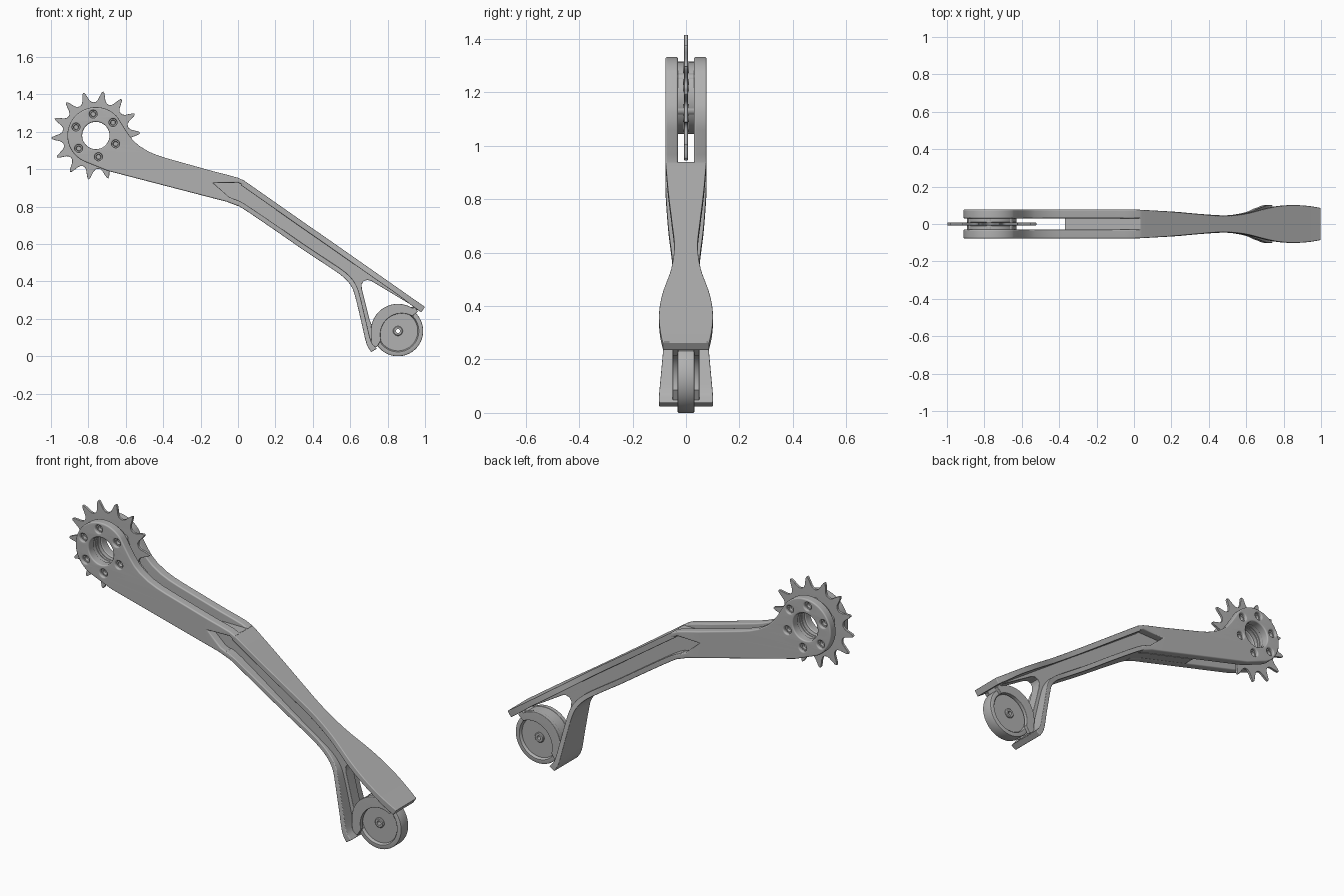
import bpy, bmesh
from math import sin, cos, radians, pi
from mathutils import Vector

if "Cube" in bpy.data.objects:
    bpy.data.objects.remove(bpy.data.objects["Cube"])

HUB = (-0.76, 1.18)
ROLL = (0.855, 0.135)
METAL = bpy.data.materials.new("dark_grey_metal")
METAL.diffuse_color = (0.44, 0.44, 0.44, 1)
METAL.use_nodes = True
METAL.node_tree.nodes["Principled BSDF"].inputs["Base Color"].default_value = METAL.diffuse_color


def finish(name, bm, bevel=0.0, weighted=False):
    bmesh.ops.remove_doubles(bm, verts=bm.verts, dist=1e-5)
    bmesh.ops.recalc_face_normals(bm, faces=bm.faces)
    me = bpy.data.meshes.new(name)
    bm.to_mesh(me)
    bm.free()
    me.materials.append(METAL)
    ob = bpy.data.objects.new(name, me)
    bpy.context.collection.objects.link(ob)
    bpy.ops.object.select_all(action='DESELECT')
    ob.select_set(True)
    bpy.context.view_layer.objects.active = ob
    bpy.ops.object.shade_smooth_by_angle(angle=radians(35))
    if bevel:
        mod = ob.modifiers.new("edge", 'BEVEL')
        mod.width, mod.segments, mod.limit_method = bevel, 4, 'ANGLE'
        mod.angle_limit = radians(50)
    if weighted:
        mod = ob.modifiers.new("normals", 'WEIGHTED_NORMAL')
        mod.keep_sharp, mod.weight = True, 100
    return ob


def arc(c, r, a0, a1, n):
    return [(c[0] + r * cos(radians(a0 + (a1 - a0) * i / n)),
             c[1] + r * sin(radians(a0 + (a1 - a0) * i / n))) for i in range(n + 1)]


def circle(c, r, n=48):
    return arc(c, r, 0, 360, n)[:-1]


def plate(name, loops, y0, y1, bevel=0.0):
    """Flat plate in the xz plane; loops after the first are holes."""
    cu = bpy.data.curves.new(name, 'CURVE')
    cu.dimensions, cu.fill_mode = '2D', 'BOTH'
    cu.extrude = (y1 - y0) / 2 - bevel
    cu.bevel_depth, cu.offset, cu.bevel_resolution = bevel, -bevel, 2
    for loop in loops:
        sp = cu.splines.new('POLY')
        sp.points.add(len(loop) - 1)
        for p, (x, z) in zip(sp.points, loop):
            p.co = (x, z, 0, 1)
        sp.use_cyclic_u = True
    tmp = bpy.data.objects.new(name + "_curve", cu)
    bpy.context.collection.objects.link(tmp)
    dg = bpy.context.evaluated_depsgraph_get()
    me = bpy.data.meshes.new_from_object(tmp.evaluated_get(dg))
    bm = bmesh.new()
    bm.from_mesh(me)
    for v in bm.verts:
        v.co = Vector((v.co.x, (y0 + y1) / 2 - v.co.z, v.co.y))
    bpy.data.objects.remove(tmp)
    bpy.data.curves.remove(cu)
    bpy.data.meshes.remove(me)
    return finish(name, bm, weighted=True)


def lathe(name, half, c, n=64):
    """Turn an (r, y) half profile, mirrored in y, around the y axis through c."""
    prof = half + [(r, -y) for r, y in reversed(half)]
    bm = bmesh.new()
    rings = [[bm.verts.new((c[0] + r * cos(2 * pi * i / n), y, c[1] + r * sin(2 * pi * i / n)))
              for i in range(n)] for r, y in prof]
    for k in range(len(prof)):
        a, b = rings[k], rings[(k + 1) % len(prof)]
        for i in range(n):
            j = (i + 1) % n
            bm.faces.new((a[i], a[j], b[j], b[i]))
    return finish(name, bm)


def catmull(pts, n=4):
    P = [Vector(p) for p in pts]
    P = [2 * P[0] - P[1]] + P + [2 * P[-1] - P[-2]]
    out = []
    for i in range(1, len(P) - 2):
        a, b, c, d = P[i - 1:i + 3]
        for k in range(n):
            t = k / n
            out.append(0.5 * (2 * b + (c - a) * t + (2 * a - 5 * b + 4 * c - d) * t * t
                              + (3 * b - a - 3 * c + d) * t ** 3))
    return out + [P[-2]]


def flange(name, pts, side):
    """Strip of varying half-width: points are (x, z, half width, thickness)."""
    P = catmull(pts)
    bm = bmesh.new()
    rows = []
    for i, p in enumerate(P):
        d = P[min(i + 1, len(P) - 1)] - P[max(i - 1, 0)]
        t = Vector((d[0], d[1])).normalized()
        q = Vector((p[0], p[1])) + side * p[3] * Vector((t.y, -t.x))
        w = p[2]
        rows.append([bm.verts.new(v) for v in ((p[0], -w, p[1]), (p[0], w, p[1]),
                                               (q.x, w, q.y), (q.x, -w, q.y))])
    for a, b in zip(rows, rows[1:]):
        for k in range(4):
            m = (k + 1) % 4
            bm.faces.new((a[k], a[m], b[m], b[k]))
    bm.faces.new(rows[0])
    bm.faces.new(rows[-1])
    return finish(name, bm, 0.004)


# Upper arm: two side plates with hub eye, bolt holes and a pointed pocket end
bolts = [(HUB[0] + 0.115 * cos(radians(97 + 60 * k)), HUB[1] + 0.115 * sin(radians(97 + 60 * k)))
         for k in range(6)]
upper = arc(HUB, 0.152, 40, 250, 48) + [
    (-0.70, 0.992), (-0.126, 0.843), (-0.06, 0.826), (0.0, 0.803), (0.02, 0.822), (-0.05, 0.853),
    (-0.13, 0.925), (0.0, 0.928), (0.035, 0.91), (0.035, 0.938), (0.0, 0.954), (-0.05, 0.968),
    (-0.126, 0.987), (-0.38, 1.058), (-0.43, 1.074), (-0.48, 1.095), (-0.53, 1.126),
    (-0.56, 1.153), (-0.59, 1.192), (-0.62, 1.24)]
c2 = (ROLL[0] + 0.02, ROLL[1] - 0.02)
guard = ([(0.962, 0.24), (0.945, 0.262)] + arc(ROLL, 0.145, 58, 185, 28)
         + [(0.712, 0.06), (0.742, 0.048)] + arc(c2, 0.114, 195, 60, 28))
for side, s in (("front", -1), ("back", 1)):
    y0, y1 = sorted((s * 0.03, s * 0.077))
    plate("upper_arm_" + side, [upper, circle(HUB, 0.073)] + [circle(b, 0.021, 20) for b in bolts],
          y0, y1, 0.007)
    # Collar clamping the sprocket
    y0, y1 = sorted((s * 0.009, s * 0.034))
    plate("hub_collar_" + side, [circle(HUB, 0.133), circle(HUB, 0.078)], y0, y1, 0.002)
    # Cheek guarding the upper left of the roller
    y0, y1 = sorted((s * 0.028, s * 0.05))
    plate("roller_guard_" + side, [guard], y0, y1, 0.003)

# Core closing the space between the side plates below the top channel
plate("upper_arm_core", [[(-0.37, 0.938), (0.035, 0.938), (0.02, 0.795), (0.0, 0.804),
                          (-0.06, 0.827), (-0.126, 0.844), (-0.37, 0.907)]], -0.0298, 0.0298)

# Hub bolts with sockets
for i, b in enumerate(bolts):
    lathe(f"hub_bolt_{i + 1}", [(0, 0.045), (0.012, 0.045), (0.014, 0.06), (0.0215, 0.06)], b, 20)

# Sprocket with 14 teeth
tooth = [(0, .178), (.15, .181), (.27, .193), (.37, .216), (.44, .233), (.5, .238),
         (.56, .233), (.63, .216), (.73, .193), (.85, .181)]
teeth = []
for k in range(14):
    for f, r in tooth:
        a = radians(80.5) + (k + f - 0.5) * 2 * pi / 14
        teeth.append((HUB[0] + r * cos(a), HUB[1] + r * sin(a)))
plate("sprocket", [teeth, circle(HUB, 0.078)], -0.007, 0.007, 0.002)

# Lower arm web with triangular opening and roller cut-out
web = [(-0.15, 0.932), (0.03, 0.918), (0.965, 0.262)] + arc(ROLL, 0.116, 42, 200, 32) + [
    (0.705, 0.06), (0.68, 0.16), (0.645, 0.32), (0.615, 0.39), (0.565, 0.44), (0.02, 0.81), (-0.06, 0.84)]
opening = arc(ROLL, 0.143, 62, 160, 20) + [
    (0.722, 0.167), (0.713, 0.172), (0.705, 0.19), (0.662, 0.36), (0.661, 0.385),
    (0.672, 0.402), (0.692, 0.408), (0.714, 0.402), (0.93, 0.272), (0.935, 0.264)]
plate("lower_arm_web", [web, opening], -0.03, 0.03, 0.003)

# Waisted top flange
flange("top_flange", [
    (.03, .940, .076, .03), (.06, .920, .075, .03), (.2, .822, .066, .03), (.35, .717, .053, .03),
    (.48, .627, .044, .03), (.6, .543, .055, .03), (.72, .459, .085, .03), (.8, .403, .098, .03),
    (.87, .354, .101, .03), (.94, .305, .096, .034), (1.0, .264, .086, .036)], 1)

# Bottom flange turning down into the leg
flange("bottom_flange_leg", [
    (-.03, .818, .076, .026), (.03, .787, .075, .026), (.2, .672, .066, .026), (.35, .568, .053, .026),
    (.48, .482, .046, .026), (.56, .426, .055, .026), (.605, .375, .067, .026), (.628, .313, .078, .026),
    (.66, .18, .09, .026), (.686, .07, .1, .028), (.712, .022, .101, .035)], -1)

# Roller with dished faces, small hub and through hole
lathe("roller", [(.011, .026), (.022, .026), (.026, .022), (.026, .017), (.106, .017), (.109, .029),
                 (.112, .032), (.130, .032), (.134, .030), (.135, .026)], ROLL, 72)
